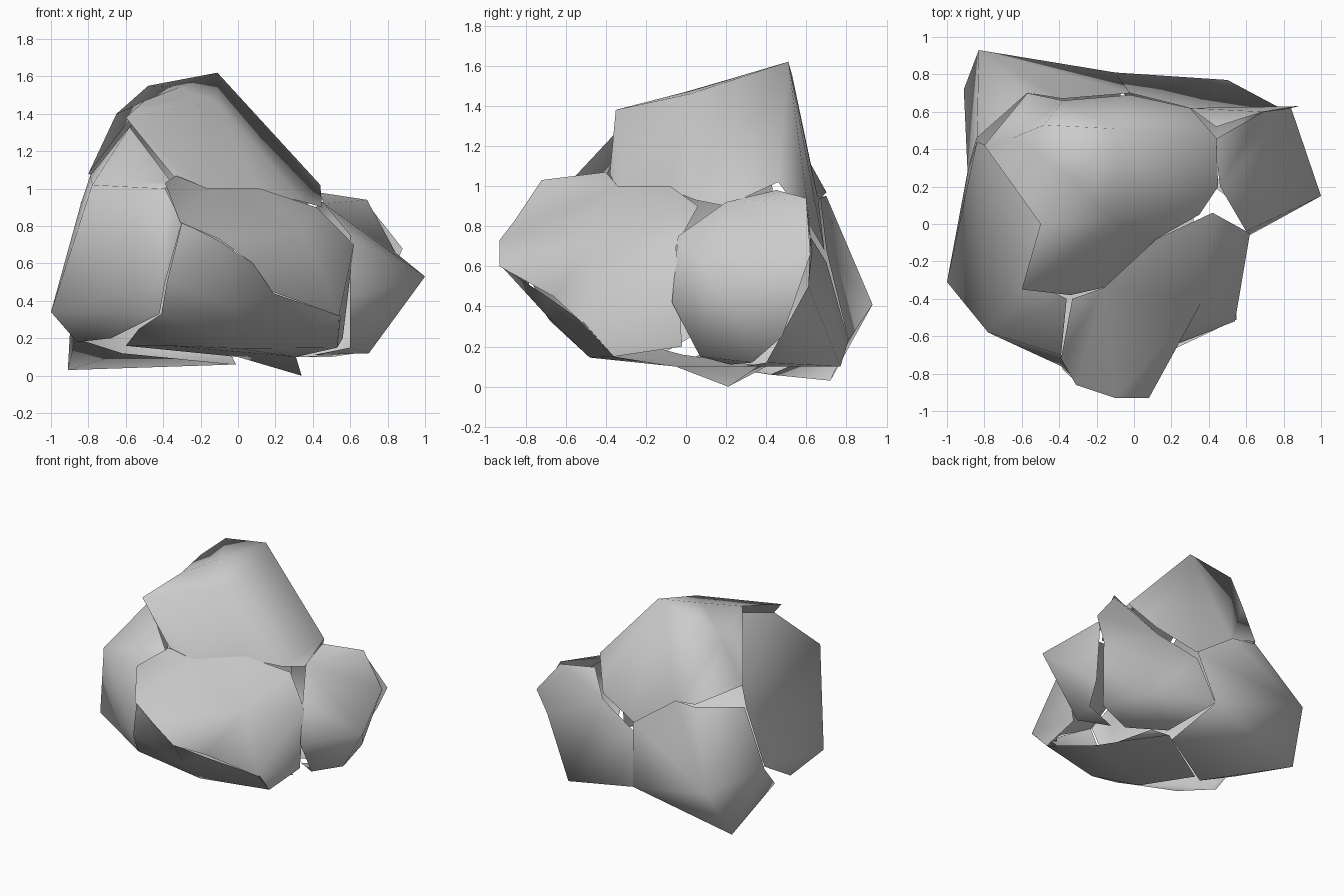
import bpy
import bmesh
from mathutils import Vector
from mathutils.geometry import delaunay_2d_cdt

cube = bpy.data.objects.get("Cube")
if cube:
    bpy.data.objects.remove(cube, do_unlink=True)

CORE = Vector((0, .1, .65))

stone = bpy.data.materials.new("grey_stone")
stone.use_nodes = True
stone.diffuse_color = (.6, .6, .6, 1)
stone.node_tree.nodes["Principled BSDF"].inputs["Base Color"].default_value = (.6, .6, .6, 1)


def make_shell(name, rim, bumps):
    """Open, smooth stone face: an outline plus raised points, triangulated around the core."""
    points = [Vector(p) for p in rim + bumps]
    directions = [(p - CORE).normalized() for p in points]
    axis = sum(directions, Vector()).normalized()
    side = axis.orthogonal().normalized()
    up = axis.cross(side)

    # Flatten the outline stereographically so wrapped faces stay simple
    flat = [Vector((d.dot(side), d.dot(up))) / (1 + d.dot(axis)) for d in directions]
    count = len(rim)
    outline = [(i, (i + 1) % count) for i in range(count)]
    result = delaunay_2d_cdt(flat, outline, [], 1, 1e-5)
    triangles, sources = result[2], result[3]

    bm = bmesh.new()
    verts = [bm.verts.new(p) for p in points]
    for triangle in triangles:
        corners = [sources[i][0] for i in triangle if sources[i]]
        if len(set(corners)) == len(triangle):
            face = bm.faces.new([verts[i] for i in corners])
            face.normal_update()
            if face.normal.dot(face.calc_center_median() - CORE) < 0:
                face.normal_flip()
    bmesh.ops.delete(bm, geom=[v for v in bm.verts if not v.link_faces], context='VERTS')

    mesh = bpy.data.meshes.new(name)
    bm.to_mesh(mesh)
    bm.free()
    mesh.materials.append(stone)
    obj = bpy.data.objects.new(name, mesh)
    bpy.context.collection.objects.link(obj)
    mesh.polygons.foreach_set("use_smooth", [True] * len(mesh.polygons))
    return obj


# Peaked cap folding over the top and down the back
make_shell("top_cap", [
    (-.6, -.35, 1.38), (-.34, -.38, 1.06), (-.16, -.34, .98), (.12, -.08, .98),
    (.35, .05, .93), (.45, .2, .9), (.44, .46, 1.02), (.3, .62, .8), (-.02, .69, .68),
    (-.38, .66, .93), (-.57, .7, .97), (-.8, .42, 1.08), (-.5, 0, 1.47),
], [(-.11, .51, 1.62), (-.48, .53, 1.55), (-.65, .46, 1.4),
    (-.32, .24, 1.54), (-.11, .02, 1.46)])

# Broad upper face at the front
make_shell("front_face", [
    (-.33, -.4, 1.07), (-.39, -.72, 1.03), (-.31, -.86, .82), (-.1, -.93, .73),
    (.08, -.93, .6), (.18, -.66, .45), (.54, -.52, .32), (.53, -.36, .15),
    (.56, -.02, .2), (.62, -.05, .7), (.42, .06, .9), (.12, -.08, 1), (-.16, -.34, 1),
], [(.36, -.42, .76)])

# Lower front tucking under to a spike at the lowest point
make_shell("front_undercut", [
    (-.3, -.85, .82), (-.1, -.92, .72), (.08, -.92, .6), (.19, -.68, .44),
    (.55, -.51, .32), (.53, -.36, .15), (.31, -.05, .1), (.34, .21, 0), (.14, .37, .11),
    (0, .4, .1), (-.6, -.02, .16), (-.53, -.36, .25), (-.41, -.68, .33), (-.38, -.78, .5),
], [(0, -.7, .36), (0, -.48, .145), (-.37, -.38, .16)])

# Tall face on the -x side
make_shell("tall_side_face", [
    (-.58, -.29, 1.33), (-.36, -.4, 1.04), (-.39, -.7, 1), (-.3, -.84, .82),
    (-.39, -.76, .5), (-.42, -.67, .33), (-.68, -.32, .2), (-.86, -.09, .18),
    (-.89, .28, .4), (-.84, .44, .92), (-.79, .42, 1.07), (-.5, 0, 1.42),
], [(-1, -.31, .34), (-.78, -.58, 1.02)])

# Pointed block low at the back, tucking under
make_shell("back_corner", [
    (-.57, .7, .95), (-.38, .67, .94), (-.02, .7, .68), (-.1, .81, .23),
    (-.01, .42, .06), (-.62, .01, .12), (-.87, .12, .2), (-.89, .28, .38), (-.84, .46, .93),
], [(-.83, .93, .41), (-.91, .72, .03)])

# Rounded boulder on the +x side
make_shell("side_boulder", [
    (.43, .45, .98), (.69, .6, .94), (.84, .62, .66), (.76, .48, .25),
    (.7, .33, .12), (.4, .22, .11), (.6, .07, .15), (.6, -.07, .42),
    (.6, -.04, .75), (.46, .2, .92),
], [(1, .15, .53)])

# Steep face behind the boulder, tucking under
make_shell("back_side_face", [
    (-.1, .81, .23), (-.02, .7, .62), (.3, .62, .75), (.44, .52, .93), (.69, .6, .92),
    (.88, .63, .68), (.8, .61, .5), (.63, .4, .12), (.32, .28, .1), (.05, .45, .1),
], [(.5, .77, .1)])
